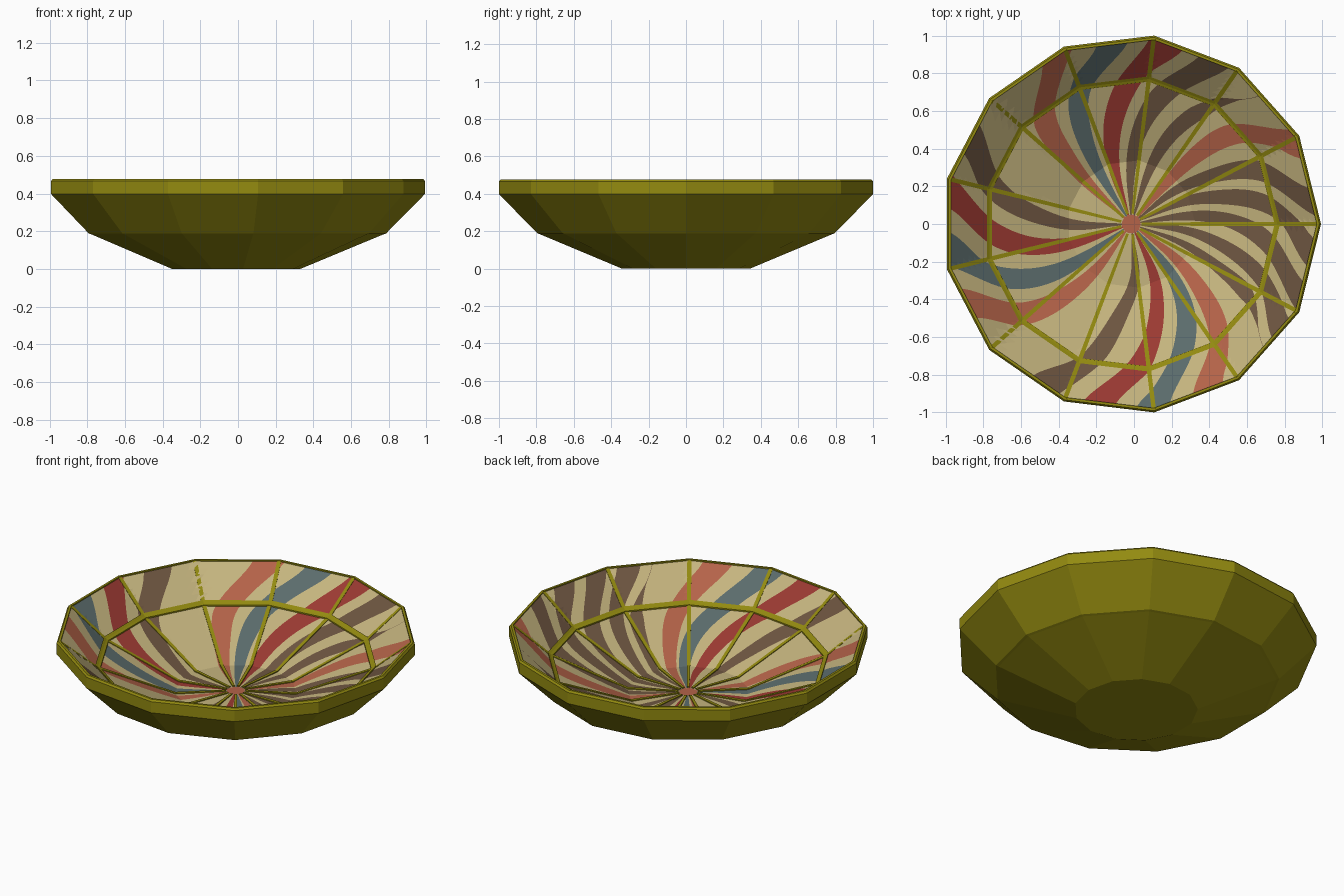
import bpy, bmesh, math

if "Cube" in bpy.data.objects:
    bpy.data.objects.remove(bpy.data.objects["Cube"])

N = 13                      # sides of the bowl
STEP = 2 * math.pi / N
SHIFT = -0.0146             # centres the odd-sided outline on x = 0


def material(name, rgb):
    m = bpy.data.materials.new(name)
    m.diffuse_color = (*rgb, 1)
    m.use_nodes = True
    m.node_tree.nodes["Principled BSDF"].inputs["Base Color"].default_value = m.diffuse_color
    return m


OLIVE = material("olive", (0.292, 0.255, 0.005))
PAINTS = [material("cream", (0.56, 0.46, 0.21)),
          material("brown", (0.155, 0.092, 0.052)),
          material("red", (0.33, 0.042, 0.032)),
          material("coral", (0.46, 0.125, 0.066)),
          material("slate_blue", (0.105, 0.150, 0.150))]
BROWN, RED, CORAL, BLUE = 1, 2, 3, 4


def finish(name, bm, mats, recalc=True):
    if recalc:
        bmesh.ops.recalc_face_normals(bm, faces=bm.faces[:])
    me = bpy.data.meshes.new(name)
    bm.to_mesh(me)
    bm.free()
    for m in mats:
        me.materials.append(m)
    ob = bpy.data.objects.new(name, me)
    ob.location.x = SHIFT
    bpy.context.collection.objects.link(ob)
    return ob


def lathe(name, profile, closed, mat):
    """Sweep (r, z) points round the 13 corners; open profiles get capped ends."""
    bm = bmesh.new()
    rings = [[bm.verts.new((r * math.cos(k * STEP), r * math.sin(k * STEP), z))
              for r, z in profile] for k in range(N)]
    n = len(profile)
    for k in range(N):
        a, b = rings[k], rings[(k + 1) % N]
        for i in range(n if closed else n - 1):
            j = (i + 1) % n
            bm.faces.new((a[i], b[i], b[j], a[j]))
    if not closed:
        bm.faces.new([q[0] for q in rings])
        bm.faces.new([q[-1] for q in rings])
    return finish(name, bm, [mat])


INNER = [(0.0, 0.12), (0.34, 0.12), (0.775, 0.30), (0.987, 0.472)]


def inner_z(r):
    for (r0, z0), (r1, z1) in zip(INNER, INNER[1:]):
        if r <= r1:
            return z0 + (z1 - z0) * (r - r0) / (r1 - r0)
    return INNER[-1][1]


# Faceted bowl shell: foot, two sloping tiers, upright rim, hidden inside wall
lathe("bowl_shell",
      [(0.345, 0.0), (0.785, 0.183), (0.80, 0.188), (1.007, 0.398),
       (1.007, 0.466), (0.998, 0.477), (0.984, 0.477),
       (0.984, 0.455), (0.775, 0.28), (0.34, 0.10)], False, OLIVE)

# Painted swirl stripes: colour, centre angle (degrees) at four radii, width
RADII = [0.0, 0.25, 0.5, 0.75, 0.987]
STRIPES = [
    (CORAL, 49, 47, 41, 26, 10), (BROWN, 38, 31, 22.5, 7, 9),
    (BROWN, 24, 17, 8, -9, 9), (BROWN, 9, 3, -8, -23, 9),
    (BROWN, -6, -13, -22, -35, 8), (BROWN, -20, -26, -32, -43, 7),
    (CORAL, -37, -43, -51, -65, 10), (BLUE, -50, -56, -68, -83, 10.5),
    (RED, -65, -74, -86, -100, 10), (BROWN, -85, -97, -106, -118, 10),
    (CORAL, -127, -132, -140, -154, 10.5), (BLUE, -144, -148, -157, -172, 10.5),
    (RED, -161, -166, -176, -190, 10.5), (BROWN, -178, -185, -194, -208, 10.5),
    (CORAL, -223, -226, -231, -246, 10.5), (BLUE, -238, -241, -248, -264, 10),
    (RED, -252, -258, -268, -281, 11), (BROWN, -269, -275, -285, -297, 10),
    (BROWN, -288, -293, -303, -315, 9),
]


def stripe_angle(s, r):
    """Smooth curve through the stripe's centre angles."""
    p = [s[1], *s[1:5]]
    i = max(k for k in range(4) if r >= RADII[k])
    t = (r - RADII[i]) / (RADII[i + 1] - RADII[i])
    m0 = (p[min(i + 1, 4)] - p[max(i - 1, 0)]) / 2
    m1 = (p[min(i + 2, 4)] - p[i]) / 2
    return ((2*t**3 - 3*t**2 + 1) * p[i] + (t**3 - 2*t**2 + t) * m0
            + (3*t**2 - 2*t**3) * p[i + 1] + (t**3 - t**2) * m1)


def stripe_width(k, r):
    if k in (5, 18):         # the two brown stripes that fade before the rim
        return STRIPES[k][5] * max(0.02, min(1, (0.9 - r) / 0.2))
    return STRIPES[k][5]


def on_wall(deg, r):
    a = math.radians(deg)
    off = (a % STEP) - STEP / 2
    q = r * math.cos(STEP / 2) / math.cos(off)
    return (q * math.cos(a), q * math.sin(a), inner_z(r))


SUB = 8
levels = sorted({0.02, 0.05, 0.34, 0.775, 0.987} | {0.02 + 0.03 * i for i in range(1, 32)})
bm = bmesh.new()
rings, colours = [], []
for r in levels:
    edges = []
    for k, s in enumerate(STRIPES):
        c, w = stripe_angle(s, r), stripe_width(k, r) / 2
        edges += [c + w, c - w]
    edges.append(edges[0] - 360)
    ring = []
    for a, b in zip(edges, edges[1:]):
        ring += [bm.verts.new(on_wall(a + (b - a) * i / SUB, r)) for i in range(SUB)]
    rings.append(ring)
for li in range(len(rings) - 1):
    a, b = rings[li], rings[li + 1]
    n = len(a)
    for i in range(n):
        j = (i + 1) % n
        f = bm.faces.new((a[i], a[j], b[j], b[i]))
        seg = i // SUB
        f.material_index = STRIPES[seg // 2][0] if seg % 2 == 0 else 0
        if levels[li] < 0.04:
            f.material_index = CORAL
hub = bm.faces.new(rings[0])
hub.material_index = CORAL
bm.normal_update()
bmesh.ops.reverse_faces(bm, faces=[f for f in bm.faces if f.normal.z < 0])
finish("painted_lining", bm, PAINTS, recalc=False)

# Raised ring where the inside wall changes slope
ring_in, ring_out = 0.761, 0.789
lathe("inner_ring",
      [(ring_in, inner_z(ring_in) + 0.008), (0.775, 0.309),
       (ring_out, inner_z(ring_out) + 0.008),
       (ring_out, inner_z(ring_out) - 0.012), (ring_in, inner_z(ring_in) - 0.012)],
      True, OLIVE)

# Radial ribs along the creases, tapering towards the hub
bm = bmesh.new()
for k in range(N):
    ca, sa = math.cos(k * STEP), math.sin(k * STEP)
    sections = []
    for r, w in ((0.055, 0.007), (0.34, 0.0095), (0.775, 0.0115), (0.986, 0.0115)):
        z = inner_z(r)
        sections.append([bm.verts.new((r * ca - d * sa, r * sa + d * ca, z + h))
                         for d, h in ((-w, -0.01), (w, -0.01), (w, 0.006), (-w, 0.006))])
    for a, b in zip(sections, sections[1:]):
        for i in range(4):
            j = (i + 1) % 4
            bm.faces.new((a[i], a[j], b[j], b[i]))
    bm.faces.new(sections[0])
    bm.faces.new(sections[-1])
finish("radial_ribs", bm, [OLIVE])
